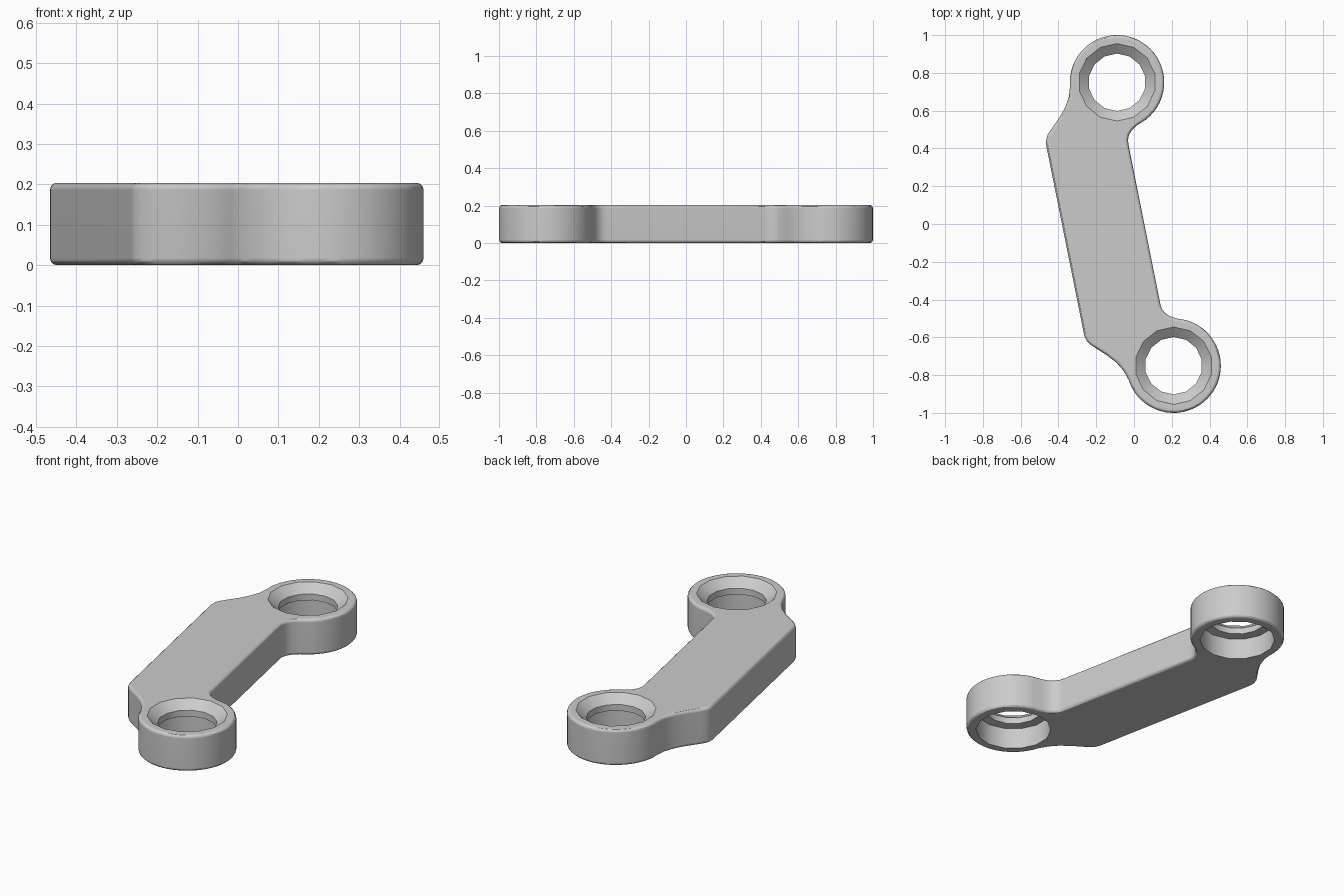
import bpy
import bmesh
import math
from mathutils import Vector

cube = bpy.data.objects.get("Cube")
if cube:
    bpy.data.objects.remove(cube, do_unlink=True)

HEIGHT = 0.204
HALF = 0.765                         # half the distance between the two eyes
EYE_R = 0.25
MID = Vector((0.06, 0.0))
ALONG = Vector((-0.196, 0.981)).normalized()
ACROSS = Vector((-ALONG.y, ALONG.x))

metal = bpy.data.materials.new("light grey metal")
metal.use_nodes = True
GREY = (0.6, 0.6, 0.6, 1.0)
metal.diffuse_color = GREY
metal.node_tree.nodes["Principled BSDF"].inputs["Base Color"].default_value = GREY


def to_plan(u, v):
    """Position along and across the link, turned into x, y."""
    return MID + ALONG * u + ACROSS * v


def make_object(name, bm):
    bmesh.ops.recalc_face_normals(bm, faces=bm.faces)
    mesh = bpy.data.meshes.new(name)
    bm.to_mesh(mesh)
    bm.free()
    mesh.materials.append(metal)
    obj = bpy.data.objects.new(name, mesh)
    bpy.context.collection.objects.link(obj)
    return obj


# Half outline: straight edge, inner fillet, round eye, outer shoulder
half = [(0.43, 0.005), (0.455, 0.003), (0.48, -0.008), (0.502, -0.028), (0.522, -0.062)]
start, end = math.radians(206), math.radians(-276)
steps = 34
for i in range(steps + 1):
    a = start + (math.radians(444) - start) * i / steps
    half.append((HALF + EYE_R * math.cos(a), EYE_R * math.sin(a)))
half += [(0.74, 0.265), (0.69, 0.294), (0.64, 0.337), (0.59, 0.39),
         (0.565, 0.414), (0.54, 0.428), (0.51, 0.433)]
outline = half + [(-u, v) for u, v in reversed(half)]

# Link body
bm = bmesh.new()
base = bm.faces.new([bm.verts.new((*to_plan(u, v), 0)) for u, v in outline])
top = bmesh.ops.extrude_face_region(bm, geom=[base])
bmesh.ops.translate(bm, vec=(0, 0, HEIGHT),
                    verts=[g for g in top["geom"] if isinstance(g, bmesh.types.BMVert)])
link = make_object("link_body", bm)
bevel = link.modifiers.new("rounded_rims", "BEVEL")
bevel.width = 0.018
bevel.segments = 3
bevel.limit_method = "ANGLE"
bevel.angle_limit = math.radians(60)

# Stepped bores: deep recess below, narrow lip, flared seat above
PROFILE = [(0.2, -0.05), (0.2, 0.12), (0.152, 0.125), (0.152, 0.16),
           (0.205, HEIGHT), (0.205, 0.25)]
SIDES = 14
cutters = []
for name, u in (("back_bore", HALF), ("front_bore", -HALF)):
    bm = bmesh.new()
    c = to_plan(u, 0)
    rings = []
    for r, z in PROFILE:
        rings.append([bm.verts.new((c.x + r * math.sin(math.tau * k / SIDES),
                                    c.y + r * math.cos(math.tau * k / SIDES), z))
                      for k in range(SIDES)])
    for lo, hi in zip(rings, rings[1:]):
        for k in range(SIDES):
            n = (k + 1) % SIDES
            bm.faces.new((lo[k], lo[n], hi[n], hi[k]))
    bm.faces.new(rings[0])
    bm.faces.new(rings[-1])
    cutter = make_object(name, bm)
    cutter.hide_render = True
    cutters.append(cutter)
    cut = link.modifiers.new(name, "BOOLEAN")
    cut.operation = "DIFFERENCE"
    cut.solver = "EXACT"
    cut.object = cutter

# Apply the cuts, drop the cutters, then shade
bpy.ops.object.select_all(action="DESELECT")
link.select_set(True)
bpy.context.view_layer.objects.active = link
for mod in list(link.modifiers):
    bpy.ops.object.modifier_apply(modifier=mod.name)
for cutter in cutters:
    bpy.data.objects.remove(cutter, do_unlink=True)
bpy.ops.object.shade_smooth_by_angle(angle=math.radians(30))
weighted = link.modifiers.new("flat_tops", "WEIGHTED_NORMAL")
weighted.keep_sharp = True
